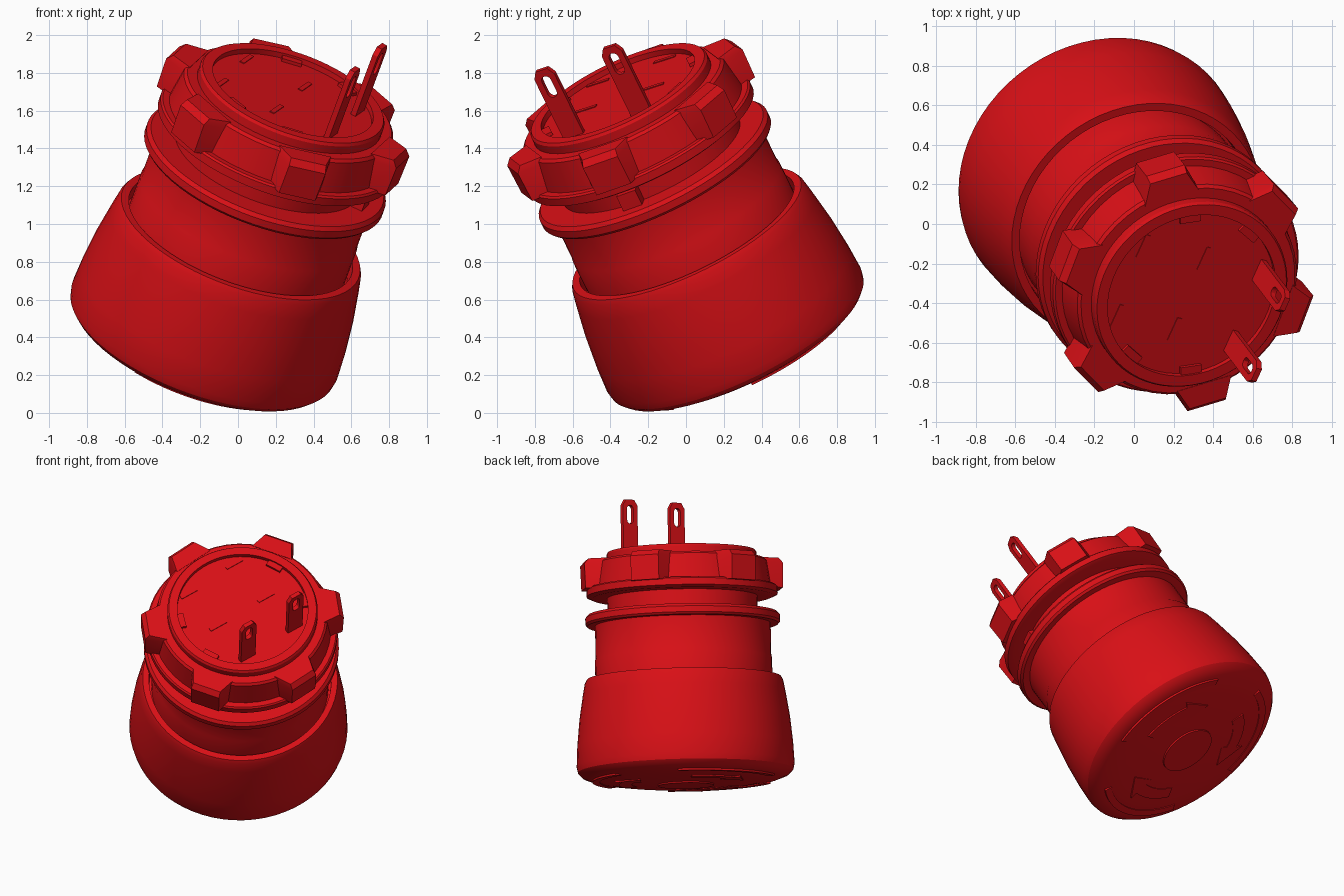
import bpy, bmesh
from math import radians, cos, sin, pi
from mathutils import Vector, Matrix

if "Cube" in bpy.data.objects:
    bpy.data.objects.remove(bpy.data.objects["Cube"])

# Tilted frame: local z runs along the button axis, origin at the widest cap circle
axis = Vector((0.317, -0.418, 0.852)).normalized()
side = Vector((0.78, 0.625, 0))
side = (side - axis * side.dot(axis)).normalized()
up = axis.cross(side)
TILT = Matrix((side, up, axis)).transposed().to_4x4()
TILT.translation = (-0.193, 0.278, 0.39)

red = bpy.data.materials.new("red_plastic")
red.diffuse_color = (0.69, 0.005, 0.008, 1)
red.use_nodes = True
red.node_tree.nodes["Principled BSDF"].inputs["Base Color"].default_value = red.diffuse_color


def finish(ob, local=Matrix(), angle=30):
    ob.data.transform(TILT @ local)
    ob.data.materials.clear()
    ob.data.materials.append(red)
    bpy.ops.object.select_all(action='DESELECT')
    ob.select_set(True)
    bpy.context.view_layer.objects.active = ob
    bpy.ops.object.shade_smooth_by_angle(angle=radians(angle))
    return ob


def from_bmesh(name, bm):
    bmesh.ops.recalc_face_normals(bm, faces=bm.faces[:])
    me = bpy.data.meshes.new(name)
    bm.to_mesh(me)
    bm.free()
    ob = bpy.data.objects.new(name, me)
    bpy.context.collection.objects.link(ob)
    return finish(ob)


def lathe(name, profile, n=64):
    """Revolve (radius, height) points; zero radius closes the end."""
    bm = bmesh.new()
    vs = [bm.verts.new((r, 0, z)) for r, z in profile]
    es = [bm.edges.new(p) for p in zip(vs, vs[1:])]
    bmesh.ops.spin(bm, geom=vs + es, cent=(0, 0, 0), axis=(0, 0, 1),
                   angle=2 * pi, steps=n, use_duplicate=False)
    bmesh.ops.remove_doubles(bm, verts=bm.verts[:], dist=1e-4)
    return from_bmesh(name, bm)


def loft(name, rings):
    """Skin a stack of equal-length rings and cap both ends."""
    bm = bmesh.new()
    rows = [[bm.verts.new(p) for p in ring] for ring in rings]
    for lo, hi in zip(rows, rows[1:]):
        for i in range(len(lo)):
            bm.faces.new((lo[i - 1], lo[i], hi[i], hi[i - 1]))
    bm.faces.new(rows[0])
    bm.faces.new(rows[-1])
    return from_bmesh(name, bm)


def plate(name, loops, z0, z1, local=Matrix()):
    """Extruded flat outline, later loops are holes."""
    cu = bpy.data.curves.new(name, 'CURVE')
    cu.dimensions = '2D'
    cu.fill_mode = 'BOTH'
    cu.extrude = (z1 - z0) / 2
    for pts in loops:
        sp = cu.splines.new('POLY')
        sp.points.add(len(pts) - 1)
        for p, (x, y) in zip(sp.points, pts):
            p.co = (x, y, 0, 1)
        sp.use_cyclic_u = True
    ob = bpy.data.objects.new(name, cu)
    bpy.context.collection.objects.link(ob)
    bpy.ops.object.select_all(action='DESELECT')
    ob.select_set(True)
    bpy.context.view_layer.objects.active = ob
    bpy.ops.object.convert(target='MESH')
    ob = bpy.context.view_layer.objects.active
    return finish(ob, local @ Matrix.Translation((0, 0, (z0 + z1) / 2)))


def pol(r, deg):
    return (r * cos(radians(deg)), r * sin(radians(deg)))


def arc(r, a, b, n=12):
    return [pol(r, a + (b - a) * i / n) for i in range(n + 1)]


def box(name, size, local):
    bpy.ops.mesh.primitive_cube_add(size=1)
    ob = bpy.context.object
    ob.name = name
    ob.data.transform(Matrix.Diagonal((*size, 1)))
    return finish(ob, local)


# Push cap with domed face and flat rim
lathe("push_cap", [(0, -.078), (.25, -.073), (.5, -.058), (.65, -.035), (.71, -.012),
                   (.738, .018), (.747, .06), (.74, .2), (.722, .38), (.695, .55),
                   (.68, .63), (.667, .655), (.625, .655), (.62, .58), (0, .58)])

# Body: collar, mounting flange, neck and shallow rear socket
lathe("body", [(0, .5), (.607, .5), (.607, .79), (.602, .8), (.602, 1.025), (.655, 1.025),
               (.668, 1.04), (.668, 1.08), (.65, 1.1), (.515, 1.1), (.515, 1.515),
               (.505, 1.53), (.448, 1.53), (.448, 1.50), (0, 1.50)])

# Locking nut: flange washer, slightly tapered ring and six grip lobes with chamfered tops
lathe("nut_flange", [(.5, 1.215), (.62, 1.215), (.655, 1.23), (.655, 1.275), (.645, 1.285), (.5, 1.285)])
lathe("locking_nut", [(.505, 1.28), (.61, 1.28), (.585, 1.455), (.57, 1.47), (.505, 1.47)], 48)
for k in range(6):
    a = 5 + 60 * k
    rings = [[(*pol(r0, a - 15), z), (*pol(r1, a - 8.5), z), (*pol(r1, a + 8.5), z), (*pol(r0, a + 15), z)]
             for r0, r1, z in ((.58, .69, 1.27), (.57, .695, 1.44), (.56, .665, 1.475))]
    loft(f"nut_lobe_{k}", rings)

# Locating key on the neck
box("locating_key", (.1, .11, .1),
    Matrix.Rotation(radians(-54), 4, 'Z') @ Matrix.Translation((.53, 0, 1.14)))

# Terminal blades and low ribs at the other socket positions
TURN = Matrix.Rotation(radians(31), 4, 'Z')
STAND = Matrix.Rotation(pi / 2, 4, 'X')
blade = [(-.06, 0), (.06, 0), (.06, .40), (.035, .44), (-.035, .44), (-.06, .40)]
hole = [(.027 * cos(t0 + pi * i / 6), y + .027 * sin(t0 + pi * i / 6))
        for y, t0 in ((.375, 0), (.30, pi)) for i in range(7)]
for i, (p, q) in enumerate([(.345, -.15), (.01, -.375)]):
    plate(f"terminal_{i}", [blade, hole], -.015, .015,
          Matrix.Translation((p, q, 1.47)) @ TURN @ STAND)
for i, (p, q) in enumerate([(-.037, .39), (.165, .108), (-.36, .16), (-.175, -.112)]):
    box(f"socket_rib_{i}", (.13, .025, .02), Matrix.Translation((p, q, 1.495)) @ TURN)

# Snap tabs along the socket wall
for i, a in enumerate((9, 56, 189, 236)):
    box(f"snap_tab_{i}", (.05, .11, .02),
        Matrix.Rotation(radians(a), 4, 'Z') @ Matrix.Translation((.43, 0, 1.508)))

# Raised turn markings on the cap face: centre disc, arrows and outer arcs
lathe("centre_disc", [(0, -.084), (.19, -.084), (.195, -.06), (0, -.06)], 48)
for k in range(3):
    a = 120 * k - 28
    arrow = arc(.37, a, a + 42) + [pol(.32, a + 42), pol(.415, a + 66), pol(.51, a + 42)] \
        + arc(.46, a + 42, a)
    plate(f"turn_arrow_{k}", [arrow], -.07, -.045)
    plate(f"outer_arc_{k}", [arc(.59, a - 10, a + 66, 20) + arc(.64, a + 66, a - 10, 20)], -.05, -.03)
